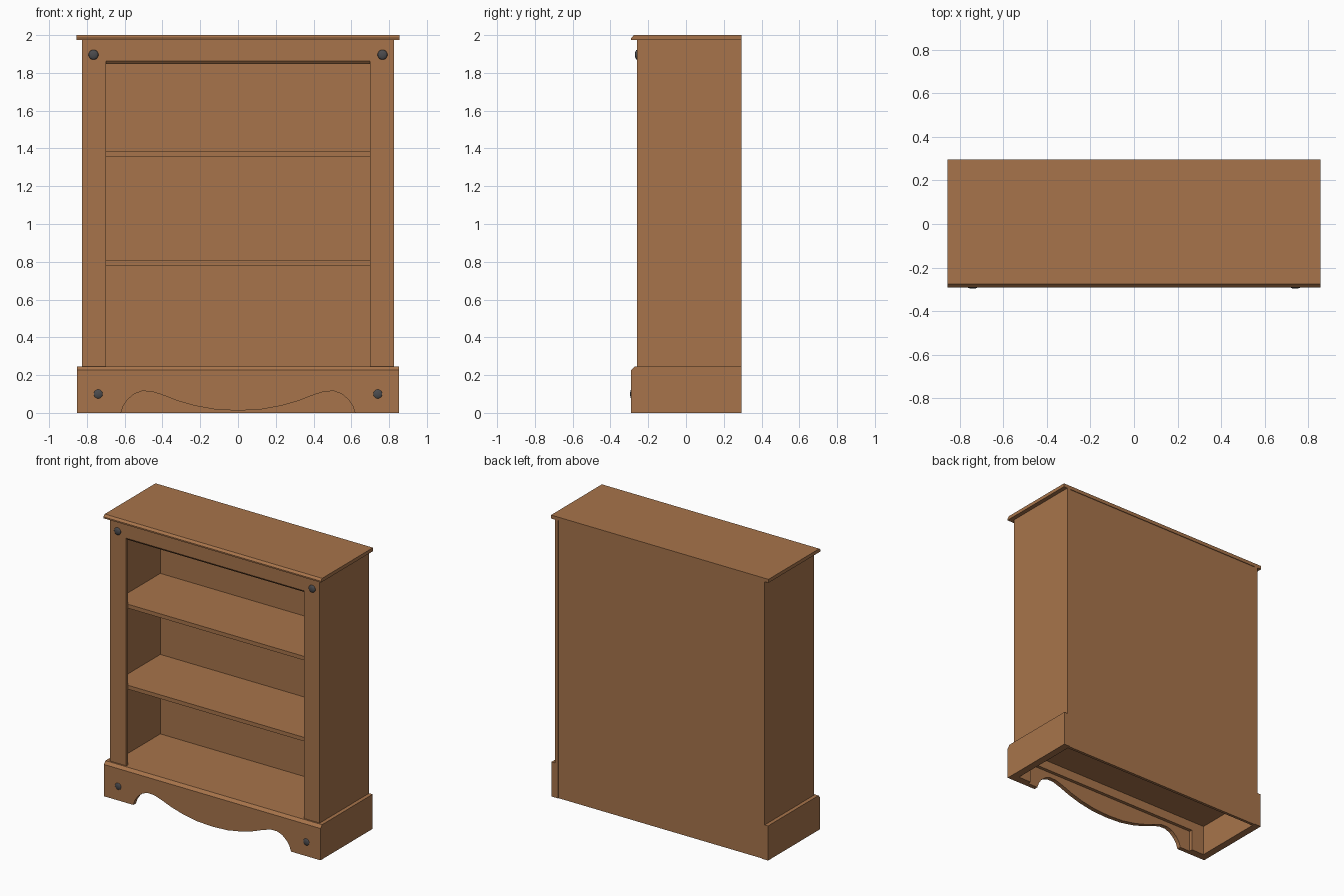
import bpy, bmesh
from math import pi
from mathutils import Matrix

if "Cube" in bpy.data.objects:
    bpy.data.objects.remove(bpy.data.objects["Cube"], do_unlink=True)


def material(name, rgb):
    m = bpy.data.materials.new(name)
    m.use_nodes = True
    m.diffuse_color = (*rgb, 1)
    m.node_tree.nodes["Principled BSDF"].inputs["Base Color"].default_value = (*rgb, 1)
    return m


WOOD = material("warm brown wood", (0.39, 0.175, 0.07))
IRON = material("dark grey metal", (0.07, 0.07, 0.075))


def finish(name, bm, mat):
    bmesh.ops.recalc_face_normals(bm, faces=bm.faces)
    mesh = bpy.data.meshes.new(name)
    bm.to_mesh(mesh)
    bm.free()
    mesh.materials.append(mat)
    ob = bpy.data.objects.new(name, mesh)
    bpy.context.collection.objects.link(ob)
    return ob


def prism(name, points, axis, lo, hi):
    """Extrude a profile: (y, z) points along X, or (x, z) points along Y."""
    bm = bmesh.new()
    place = (lambda p, t: (t, *p)) if axis == "X" else (lambda p, t: (p[0], t, p[1]))
    face = bm.faces.new([bm.verts.new(place(p, lo)) for p in points])
    new = bmesh.ops.extrude_face_region(bm, geom=[face])["geom"]
    step = place((0, 0), hi - lo)
    bmesh.ops.translate(bm, vec=step, verts=[v for v in new if isinstance(v, bmesh.types.BMVert)])
    return finish(name, bm, WOOD)


def board(name, x, y, z):
    """Plain board from (min, max) pairs."""
    return prism(name, [(y[0], z[0]), (y[1], z[0]), (y[1], z[1]), (y[0], z[1])], "X", *x)


def knob(name, x, y, z):
    """Flattened round stud facing the front."""
    bm = bmesh.new()
    bmesh.ops.create_uvsphere(bm, u_segments=20, v_segments=10, radius=0.026)
    bm.transform(Matrix.Translation((x, y, z)) @ Matrix.Rotation(pi / 2, 4, "X")
                 @ Matrix.Diagonal((1, 1, 0.4, 1)))
    for f in bm.faces:
        f.smooth = True
    finish(name, bm, IRON)


BACK, FRONT, POST = 0.295, -0.26, 0.70

# Carcass sides, front posts, plinth sides and studs
for side, s in (("left", 1), ("right", -1)):
    span = lambda a, b: sorted((s * a, s * b))
    board(side + "_side_panel", span(0.80, 0.825), (-0.235, BACK), (0, 1.975))
    board(side + "_front_post", span(POST, 0.825), (FRONT, -0.235), (0, 1.975))
    board(side + "_plinth_side", span(0.825, 0.852), (FRONT, BACK), (0, 0.246))
    knob(side + "_upper_stud", s * 0.765, FRONT, 1.896)
    knob(side + "_lower_stud", s * 0.74, -0.286, 0.10)

# Back panel and shelves
board("back_panel", (-0.80, 0.80), (0.27, 0.29), (0, 1.975))
for name, z in (("lower_shelf", 0.794), ("upper_shelf", 1.37)):
    board(name, (-0.80, 0.80), (-0.235, 0.27), (z - 0.014, z + 0.014))
board("bottom_shelf", (-0.80, 0.80), (-0.258, 0.27), (0.215, 0.243))
board("bottom_rail", (-POST, POST), (-0.258, -0.235), (0.15, 0.215))

# Top rail with a chamfered lower edge
prism("top_rail", [(-0.256, 1.975), (-0.256, 1.862), (-0.242, 1.846), (-0.235, 1.846),
                   (-0.235, 1.975)], "X", -POST, POST)

# Top board with a moulded front edge
prism("top_board", [(BACK, 1.975), (BACK, 2.0), (-0.276, 2.0), (-0.29, 1.985),
                    (-0.29, 1.975)], "X", -0.855, 0.855)

# Plinth front with a shaped lower edge and a chamfered cap
half = [(0.62, 0), (0.608, 0.036), (0.585, 0.07), (0.55, 0.1), (0.51, 0.115), (0.46, 0.114),
        (0.40, 0.095), (0.32, 0.064), (0.23, 0.038), (0.12, 0.018)]
curve = [(-x, z) for x, z in half] + [(0, 0.012)] + half[::-1]
prism("plinth_front", [(-0.852, 0)] + curve + [(0.852, 0), (0.852, 0.226), (-0.852, 0.226)],
      "Y", -0.29, FRONT)
prism("plinth_cap", [(-0.29, 0.226), (FRONT, 0.226), (FRONT, 0.246), (-0.272, 0.246)],
      "X", -0.852, 0.852)
